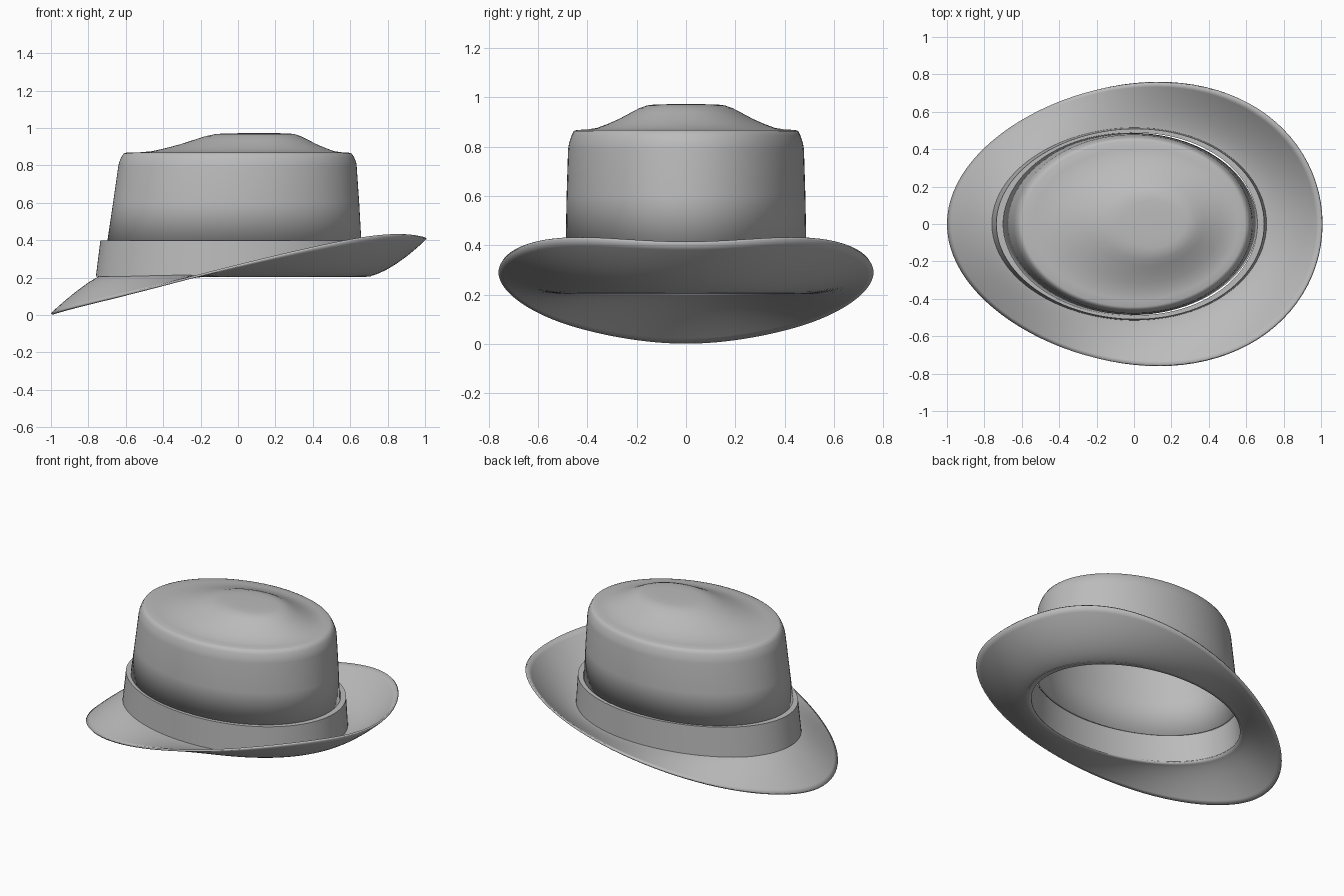
import bpy, bmesh, math

SEG = 96

if "Cube" in bpy.data.objects:
    bpy.data.objects.remove(bpy.data.objects["Cube"])

felt = bpy.data.materials.new("grey felt")
felt.use_nodes = True
felt.diffuse_color = (0.5, 0.5, 0.5, 1)
felt.node_tree.nodes["Principled BSDF"].inputs["Base Color"].default_value = (0.5, 0.5, 0.5, 1)
felt.node_tree.nodes["Principled BSDF"].inputs["Roughness"].default_value = 0.8


def oval(cx, a, b, z, egg=0.0):
    """Ring of points, fuller towards +x when egg is above zero."""
    ring = []
    for i in range(SEG):
        t = math.tau * i / SEG
        c, s = math.cos(t), math.sin(t)
        ring.append((cx + a * c, b * s * (1 + egg * c), z))
    return ring


def loft(name, rings, cap=False, loop=False, thickness=0.0, angle=35):
    """Skin a stack of rings into one part."""
    bm = bmesh.new()
    rows = [[bm.verts.new(p) for p in ring] for ring in rings]
    pairs = list(zip(rows, rows[1:]))
    if loop:
        pairs.append((rows[-1], rows[0]))
    for lo, hi in pairs:
        for i in range(SEG):
            j = (i + 1) % SEG
            bm.faces.new((lo[i], lo[j], hi[j], hi[i]))
    if cap:
        bm.faces.new(rows[-1])
    if loop:
        bmesh.ops.recalc_face_normals(bm, faces=bm.faces)
    mesh = bpy.data.meshes.new(name)
    bm.to_mesh(mesh)
    bm.free()
    mesh.materials.append(felt)
    obj = bpy.data.objects.new(name, mesh)
    bpy.context.collection.objects.link(obj)
    if thickness:
        solid = obj.modifiers.new("thickness", "SOLIDIFY")
        solid.thickness = thickness
        solid.offset = -1
    bpy.ops.object.select_all(action="DESELECT")
    obj.select_set(True)
    bpy.context.view_layer.objects.active = obj
    bpy.ops.object.shade_smooth_by_angle(angle=math.radians(angle))
    return obj


# Crown: tapered wall, rounded shoulder, then a raised oval on top
wall = [(-0.02, 0.68, 0.488, 0.385), (-0.01, 0.658, 0.484, 0.6),
        (-0.003, 0.638, 0.478, 0.79), (-0.002, 0.634, 0.474, 0.815),
        (-0.002, 0.622, 0.464, 0.845), (-0.002, 0.61, 0.455, 0.863),
        (-0.002, 0.595, 0.443, 0.868)]
dome = [(0.9, 0.869), (0.8, 0.876), (0.7, 0.893), (0.6, 0.913), (0.5, 0.937),
        (0.42, 0.956), (0.35, 0.967), (0.28, 0.971), (0.15, 0.972), (0.03, 0.972)]
rings = [oval(*r) for r in wall]
rings += [oval(0.14 * (1 - s), 0.607 * s, 0.45 * s, z) for s, z in dome]
loft("crown", rings, cap=True, thickness=0.015, angle=50)

# Band: closed hoop around the foot of the crown
hoop = [(-0.025, 0.735, 0.515, 0.205), (-0.02, 0.716, 0.509, 0.398),
        (-0.02, 0.68, 0.488, 0.398), (-0.022, 0.7, 0.492, 0.205)]
loft("band", [oval(*r, 0.04) for r in hoop], loop=True)


# Brim: dips at -x, curls up at +x
def edge_height(x):
    return 0.265 + 0.2475 * x - 0.0263 * x**2 - 0.045 * x**5 - 0.031 * x**8


inner = oval(-0.022, 0.7, 0.492, 0.215, 0.04)
outer = [(x, y, edge_height(x) + 0.005) for x, y, z in oval(0, 1, 0.75, 0, 0.12)]
STEPS = 12
rings = []
for k in range(STEPS, -1, -1):
    t = k / STEPS
    ring = []
    for p, q in zip(inner, outer):
        power = 1.4 + 0.15 * q[0] + 0.25 * abs(q[1])
        ring.append((p[0] + (q[0] - p[0]) * t, p[1] + (q[1] - p[1]) * t,
                     p[2] + (q[2] - p[2]) * t**power))
    rings.append(ring)
loft("brim", rings, thickness=0.012, angle=50)
